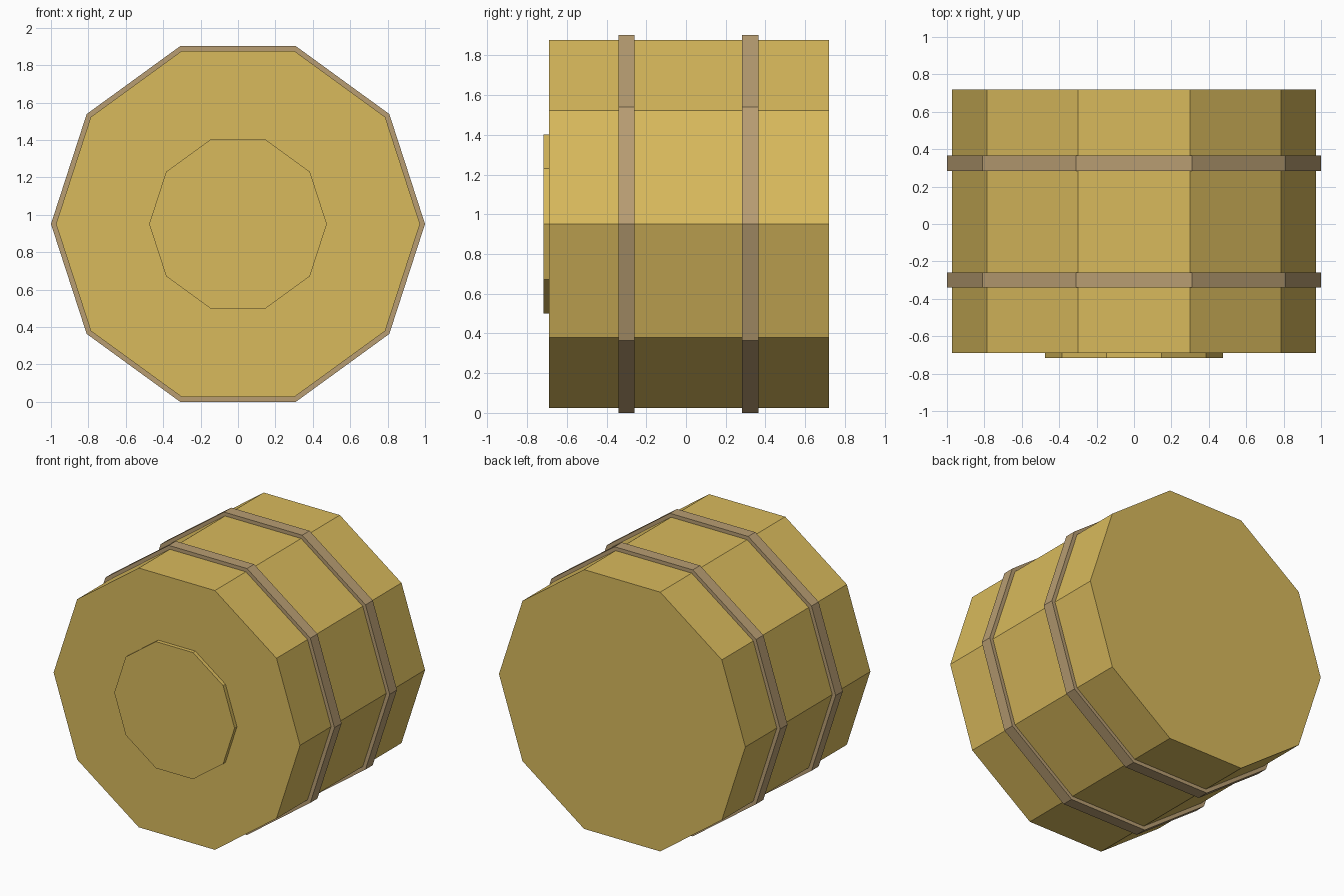
import bpy
import bmesh
from math import sin, cos, pi
from mathutils import Vector

SIDES = 10
AXIS_Z = cos(pi / SIDES)  # flat bottom side of the unit hoop rests on the ground

cube = bpy.data.objects.get("Cube")
if cube:
    bpy.data.objects.remove(cube, do_unlink=True)


def make_material(name, rgb):
    mat = bpy.data.materials.new(name)
    mat.use_nodes = True
    color = (*rgb, 1)
    mat.diffuse_color = color
    mat.node_tree.nodes["Principled BSDF"].inputs["Base Color"].default_value = color
    return mat


def make_drum(name, radius, y_front, y_back, mat):
    """Flat-sided drum lying along y, with a corner pointing to +x."""
    bm = bmesh.new()
    ring = [bm.verts.new((radius * cos(2 * pi * i / SIDES), y_front,
                          AXIS_Z + radius * sin(2 * pi * i / SIDES)))
            for i in range(SIDES)]
    face = bm.faces.new(ring)
    result = bmesh.ops.extrude_face_region(bm, geom=[face], use_keep_orig=True)
    moved = [g for g in result["geom"] if isinstance(g, bmesh.types.BMVert)]
    bmesh.ops.translate(bm, verts=moved, vec=Vector((0, y_back - y_front, 0)))
    bmesh.ops.recalc_face_normals(bm, faces=bm.faces)
    mesh = bpy.data.meshes.new(name)
    bm.to_mesh(mesh)
    bm.free()
    mesh.materials.append(mat)
    obj = bpy.data.objects.new(name, mesh)
    bpy.context.collection.objects.link(obj)
    return obj


wood = make_material("golden_wood", (0.69, 0.49, 0.108))
hoop = make_material("brown_hoop", (0.48, 0.34, 0.17))

# Barrel body and the raised round lid on its front
make_drum("barrel_body", 0.973, -0.69, 0.72, wood)
make_drum("front_lid", 0.475, -0.717, -0.68, wood)

# Two hoops around the body
make_drum("front_hoop", 1.0, -0.34, -0.26, hoop)
make_drum("back_hoop", 1.0, 0.283, 0.365, hoop)
